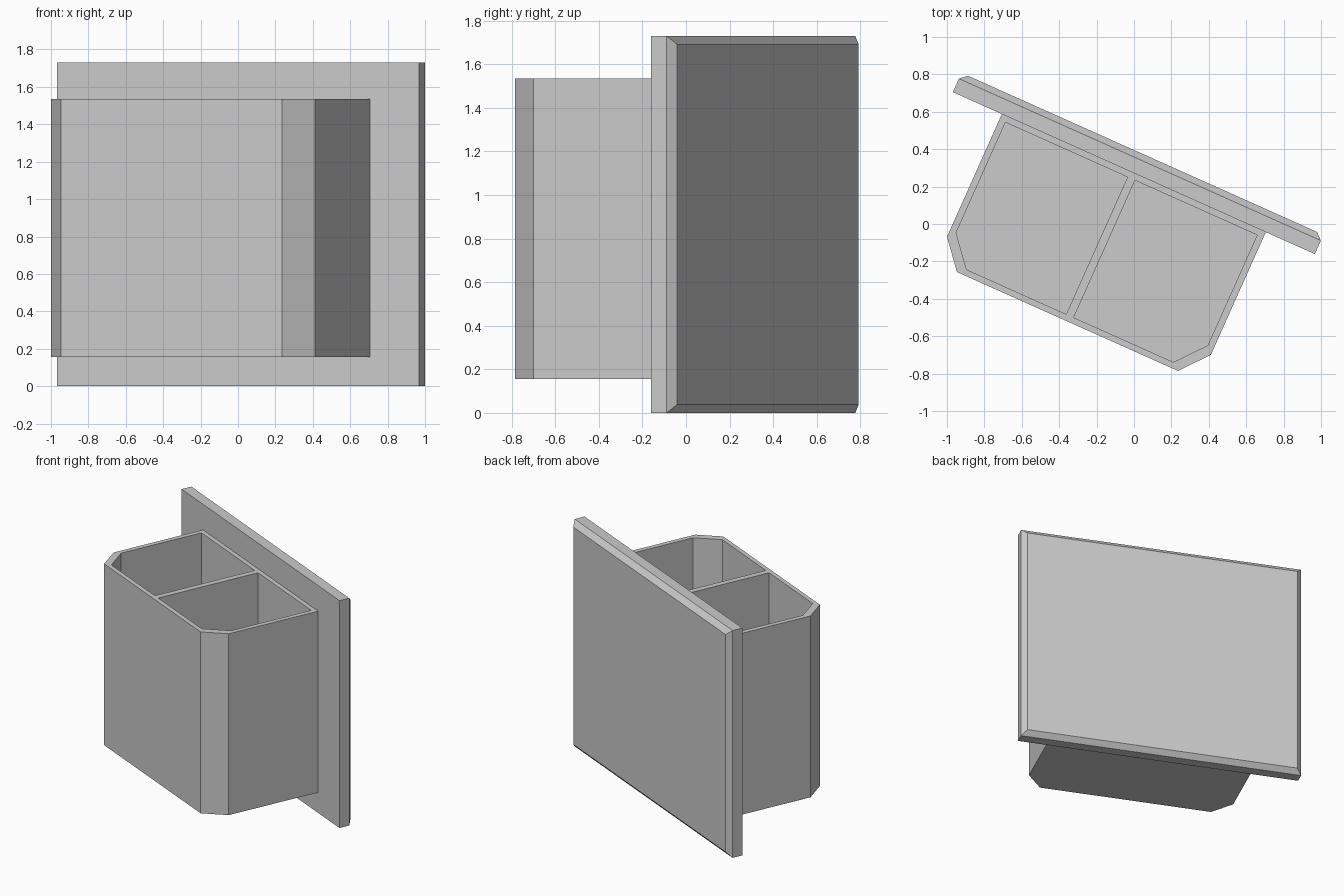
import bpy, bmesh, math
from mathutils import Matrix

if "Cube" in bpy.data.objects:
    bpy.data.objects.remove(bpy.data.objects["Cube"])

# Whole model is drawn in its own frame, then turned about z
TURN = Matrix.Rotation(math.radians(-24.1), 4, 'Z') @ Matrix.Translation((-0.112, 0, 0))


def loft(name, rings):
    """Closed solid from a stack of equal-length point rings."""
    bm = bmesh.new()
    loops = [[bm.verts.new(p) for p in ring] for ring in rings]
    n = len(loops[0])
    for a, b in zip(loops, loops[1:]):
        for i in range(n):
            j = (i + 1) % n
            bm.faces.new((a[i], a[j], b[j], b[i]))
    bm.faces.new(loops[0][::-1])
    bm.faces.new(loops[-1])
    bmesh.ops.recalc_face_normals(bm, faces=bm.faces)
    mesh = bpy.data.meshes.new(name)
    bm.to_mesh(mesh)
    bm.free()
    obj = bpy.data.objects.new(name, mesh)
    bpy.context.collection.objects.link(obj)
    obj.matrix_world = TURN
    return obj


def prism(name, outline, z0, z1):
    return loft(name, [[(x, y, z) for x, y in outline] for z in (z0, z1)])


# Backing plate with bevelled rear edges
def plate_ring(y, inset):
    w, lo, hi = 1.06 - inset, inset, 1.73 - inset
    return [(-w, y, lo), (w, y, lo), (w, y, hi), (-w, y, hi)]


loft("back_plate", [plate_ring(0.248, 0), plate_ring(0.327, 0), plate_ring(0.361, 0.038)])

# Bin body with clipped front corners
half = [(0.773, 0.248), (0.773, -0.470), (0.648, -0.621)]
body = prism("bin", half + [(-x, y) for x, y in reversed(half)], 0.155, 1.535)

# Two mirrored open compartments leave a central divider
pocket = [(0.022, 0.215), (0.737, 0.215), (0.737, -0.431), (0.606, -0.588), (0.022, -0.588)]
for side, label in ((-1, "left"), (1, "right")):
    cutter = prism(label + "_pocket_cutter", [(side * x, y) for x, y in pocket], 0.192, 1.7)
    cutter.hide_render = True
    cutter.hide_set(True)
    cut = body.modifiers.new(label + "_pocket", 'BOOLEAN')
    cut.operation = 'DIFFERENCE'
    cut.solver = 'EXACT'
    cut.object = cutter
